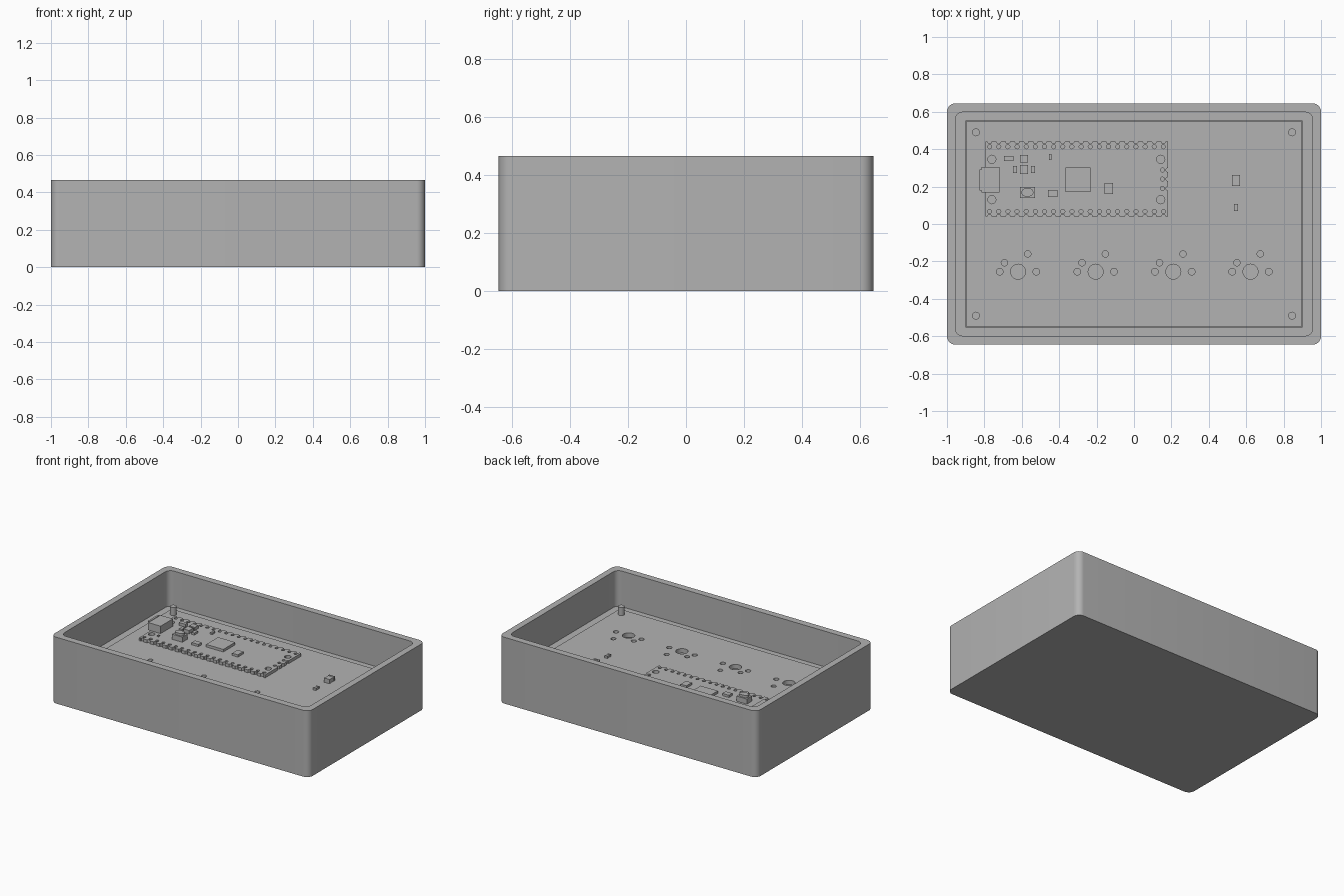
import bpy, bmesh, math
from mathutils import Matrix

cube = bpy.data.objects.get("Cube")
if cube:
    bpy.data.objects.remove(cube, do_unlink=True)

grey = bpy.data.materials.new("plain grey")
grey.use_nodes = True
grey.diffuse_color = (0.45, 0.45, 0.45, 1)
grey.node_tree.nodes["Principled BSDF"].inputs["Base Color"].default_value = (0.45, 0.45, 0.45, 1)


def finish(name, bm):
    bmesh.ops.recalc_face_normals(bm, faces=bm.faces)
    mesh = bpy.data.meshes.new(name)
    bm.to_mesh(mesh)
    bm.free()
    mesh.materials.append(grey)
    ob = bpy.data.objects.new(name, mesh)
    bpy.context.collection.objects.link(ob)
    return ob


def activate(ob):
    bpy.ops.object.select_all(action='DESELECT')
    ob.select_set(True)
    bpy.context.view_layer.objects.active = ob


def smooth(ob):
    activate(ob)
    bpy.ops.object.shade_smooth_by_angle(angle=math.radians(30))


def add_prism(bm, x0, x1, y0, y1, z0, z1, r=0.0, steps=8):
    """Upright block with optionally rounded vertical edges."""
    pts = []
    corners = [(x1, y1, -1, -1), (x0, y1, 1, -1), (x0, y0, 1, 1), (x1, y0, -1, 1)]
    for i, (x, y, sx, sy) in enumerate(corners):
        if r == 0:
            pts.append((x, y))
            continue
        for k in range(steps + 1):
            a = math.pi / 2 * (i + k / steps)
            pts.append((x + sx * r + r * math.cos(a), y + sy * r + r * math.sin(a)))
    face = bm.faces.new([bm.verts.new((x, y, z0)) for x, y in pts])
    top = bmesh.ops.extrude_face_region(bm, geom=[face])["geom"]
    bmesh.ops.translate(bm, vec=(0, 0, z1 - z0),
                        verts=[v for v in top if isinstance(v, bmesh.types.BMVert)])


def block(name, *dims, **kw):
    bm = bmesh.new()
    add_prism(bm, *dims, **kw)
    return finish(name, bm)


def cylinders(name, spots, z0, z1, segs=20):
    bm = bmesh.new()
    for x, y, r in spots:
        bmesh.ops.create_cone(bm, cap_ends=True, segments=segs, radius1=r, radius2=r,
                              depth=z1 - z0, matrix=Matrix.Translation((x, y, (z0 + z1) / 2)))
    return finish(name, bm)


def cut(ob, cutter):
    mod = ob.modifiers.new("cut", 'BOOLEAN')
    mod.operation, mod.solver, mod.object = 'DIFFERENCE', 'EXACT', cutter
    activate(ob)
    bpy.ops.object.modifier_apply(modifier=mod.name)
    bpy.data.objects.remove(cutter, do_unlink=True)


LEDGE, PCB, BOARD = 0.215, 0.223, 0.244  # top heights of the stacked layers

# Case: rounded tray, stepped ledge, hollow base
case = block("case", -1, 1, -0.645, 0.645, 0, 0.465, r=0.045)
cut(case, block("cavity", -0.955, 0.955, -0.598, 0.598, LEDGE, 0.6, r=0.04))
cut(case, block("circuit_recess", -0.9, 0.9, -0.55, 0.55, 0.19, 0.6))
cut(case, block("lower_pocket", -0.78, 0.78, -0.52, 0.52, 0.05, 0.6))

# Cable opening through the -x wall
bm = bmesh.new()
add_prism(bm, -0.085, 0.085, -0.133, 0.133, -0.1, 0.1, r=0.045)
bm.transform(Matrix.Translation((-0.98, 0.23, 0.265)) @ Matrix.Rotation(math.pi / 2, 4, 'Y'))
cut(case, finish("cable_opening", bm))
smooth(case)

# Main circuit plate with key switch holes
plate = block("circuit_plate", -0.899, 0.899, -0.549, 0.549, 0.191, PCB)
holes = []
for x in (-0.62, -0.205, 0.21, 0.623):
    holes += [(x, -0.255, 0.04), (x - 0.098, -0.255, 0.018), (x + 0.098, -0.255, 0.018),
              (x + 0.052, -0.16, 0.017), (x - 0.073, -0.207, 0.017)]
cut(plate, cylinders("switch_holes", holes, 0.15, 0.3, 24))
smooth(plate)

# Corner posts
smooth(cylinders("corner_posts", [(sx * 0.845, sy * 0.49, 0.021) for sx in (-1, 1) for sy in (-1, 1)],
                 0.12, 0.28, 24))

# Controller board with pin holes, notched edges and mounting holes
board = block("controller_board", -0.795, 0.182, 0.04, 0.44, PCB - 0.001, BOARD)
pins = []
for i in range(20):
    x = -0.772 + i * 0.0489
    pins += [(x, 0.067, 0.011), (x, 0.413, 0.011), (x, 0.04, 0.011), (x, 0.44, 0.011)]
for i in (-1, 0, 1):
    pins += [(0.152, 0.24 + i * 0.049, 0.011), (0.182, 0.24 + i * 0.049, 0.011)]
pins += [(x, y, 0.022) for x in (-0.76, 0.143) for y in (0.13, 0.346)]
cut(board, cylinders("pin_holes", pins, PCB - 0.03, 0.3, 12))
smooth(board)

# Chips and small parts on the controller board: x0, x1, y0, y1, height
parts = {
    "main_chip": (-0.366, -0.233, 0.17, 0.302, 0.018),
    "memory_chip": (-0.157, -0.113, 0.16, 0.22, 0.016),
    "crystal": (-0.46, -0.408, 0.144, 0.181, 0.016),
    "diode": (-0.695, -0.645, 0.337, 0.364, 0.02),
    "inductor": (-0.61, -0.567, 0.33, 0.37, 0.022),
    "regulator": (-0.61, -0.567, 0.267, 0.315, 0.024),
    "left_capacitor": (-0.647, -0.626, 0.272, 0.31, 0.015),
    "right_capacitor": (-0.55, -0.529, 0.272, 0.31, 0.015),
    "resistor": (-0.455, -0.44, 0.342, 0.375, 0.012),
    "indicator": (-0.712, -0.70, 0.119, 0.134, 0.008),
    "button_base": (-0.61, -0.53, 0.14, 0.198, 0.036),
}
for name, (x0, x1, y0, y1, h) in parts.items():
    block(name, x0, x1, y0, y1, BOARD - 0.001, BOARD + h)
smooth(block("button_cap", -0.602, -0.538, 0.148, 0.19, BOARD + 0.03, BOARD + 0.052, r=0.0209))

# Cable socket: shell with a flared, open mouth
socket = block("cable_socket", -0.815, -0.718, 0.168, 0.304, BOARD - 0.001, BOARD + 0.052)
bm = bmesh.new()
add_prism(bm, -0.83, -0.74, 0.178, 0.294, BOARD + 0.008, BOARD + 0.044)
cut(socket, finish("socket_mouth", bm))
block("socket_tongue", -0.8, -0.735, 0.2, 0.272, BOARD + 0.024, BOARD + 0.036)
block("socket_top_lip", -0.825, -0.812, 0.18, 0.292, BOARD + 0.05, BOARD + 0.056)
block("socket_bottom_lip", -0.825, -0.812, 0.18, 0.292, BOARD - 0.004, BOARD + 0.004)

# Loose parts on the main plate, each with metal end caps
for name, x, y, w, d, h in (("large_capacitor", 0.546, 0.232, 0.044, 0.06, 0.03),
                            ("small_resistor", 0.546, 0.088, 0.022, 0.038, 0.016)):
    block(name, x - w / 2 + 0.002, x + w / 2 - 0.002, y - d / 2 + 0.002, y + d / 2 - 0.002, PCB - 0.001, PCB + h - 0.002)
    for s in (-1, 1):
        c = y + s * (d / 2 - d * 0.1)
        block(name + "_end_cap", x - w / 2, x + w / 2, c - d * 0.1, c + d * 0.1, PCB - 0.001, PCB + h)
